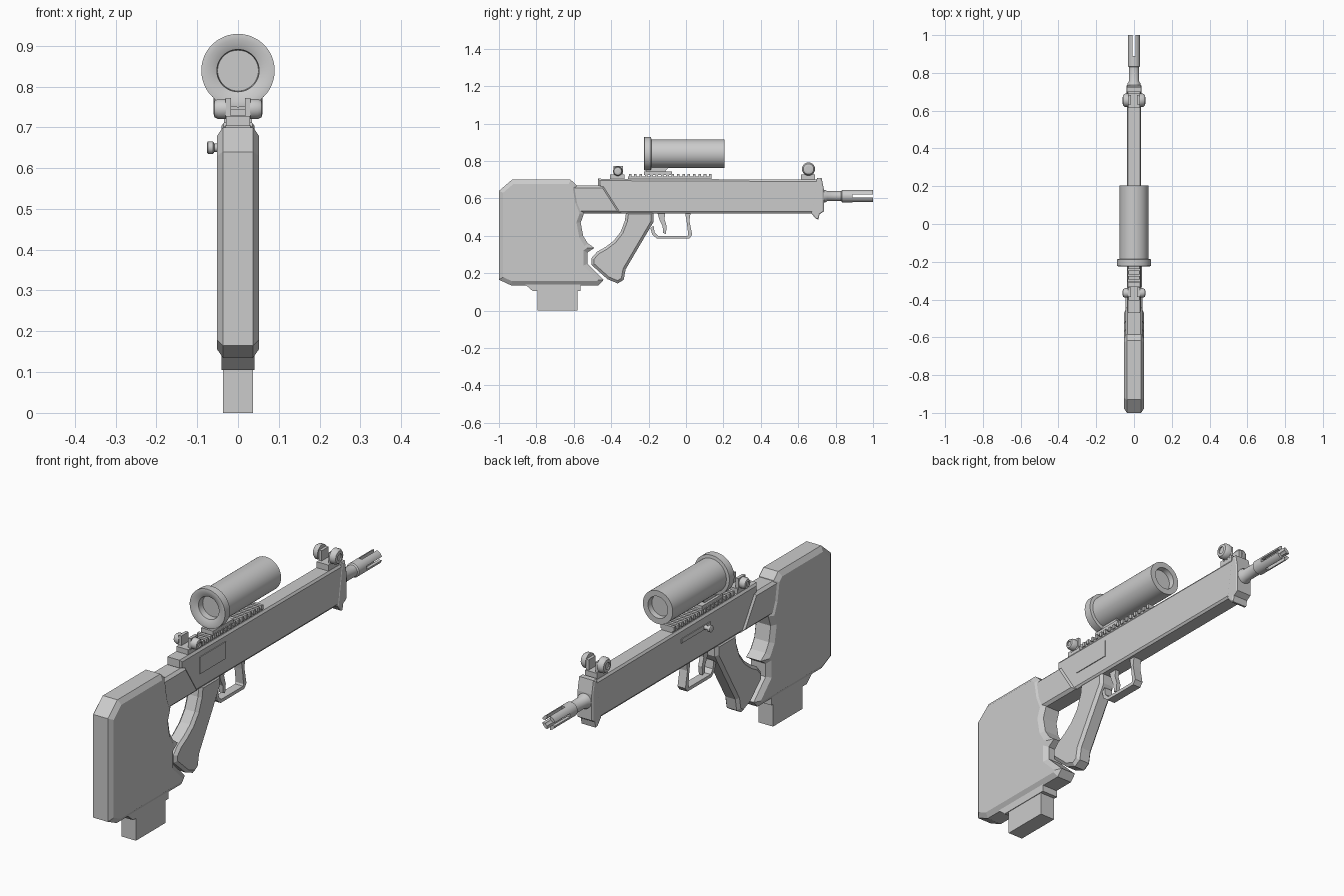
import bpy, bmesh, math
from mathutils import Vector

default = bpy.data.objects.get("Cube")
if default:
    bpy.data.objects.remove(default)

grey = bpy.data.materials.new("plain_grey")
grey.use_nodes = True
grey.diffuse_color = (0.6, 0.6, 0.6, 1)
grey.node_tree.nodes["Principled BSDF"].inputs["Base Color"].default_value = (0.6, 0.6, 0.6, 1)


def finish(name, bm, smooth=False):
    bmesh.ops.recalc_face_normals(bm, faces=bm.faces)
    mesh = bpy.data.meshes.new(name)
    bm.to_mesh(mesh)
    bm.free()
    mesh.materials.append(grey)
    ob = bpy.data.objects.new(name, mesh)
    bpy.context.collection.objects.link(ob)
    if smooth:
        bpy.ops.object.select_all(action='DESELECT')
        ob.select_set(True)
        bpy.context.view_layer.objects.active = ob
        bpy.ops.object.shade_smooth_by_angle(angle=math.radians(35))
    return ob


def slab(name, outline, half, inset=0, depth=0, x=0):
    """Side outline (y, z) given thickness in x, with bevelled side faces."""
    bm = bmesh.new()
    h = half - depth
    face = bm.faces.new([bm.verts.new((x - h, y, z)) for y, z in outline])
    out = bmesh.ops.extrude_face_region(bm, geom=[face], use_keep_orig=True)
    bmesh.ops.translate(bm, vec=(2 * h, 0, 0),
                        verts=[g for g in out["geom"] if isinstance(g, bmesh.types.BMVert)])
    bmesh.ops.recalc_face_normals(bm, faces=bm.faces)
    if inset:
        caps = [f for f in bm.faces if abs(f.normal.x) > 0.9]
        bmesh.ops.inset_region(bm, faces=caps, thickness=inset, depth=depth,
                               use_even_offset=True)
    return finish(name, bm)


def box(name, y0, y1, z0, z1, half, x=0):
    return slab(name, [(y0, z0), (y1, z0), (y1, z1), (y0, z1)], half, x=x)


def lathe(name, profile, center, axis='Y', sides=32):
    """Spin a (radius, distance) profile around an axis through center."""
    bm = bmesh.new()
    rings = []
    for r, d in profile:
        ring = []
        for i in range(sides):
            a = math.tau * i / sides
            u, v = r * math.cos(a), r * math.sin(a)
            p = (u, d, v) if axis == 'Y' else (d, u, v)
            ring.append(bm.verts.new(Vector(center) + Vector(p)))
        rings.append(ring)
    for a, b in zip(rings, rings[1:]):
        for i in range(sides):
            j = (i + 1) % sides
            bm.faces.new((a[i], a[j], b[j], b[i]))
    bm.faces.new(rings[0])
    bm.faces.new(rings[-1])
    return finish(name, bm, True)


# Stock with the curved rear of the grip opening
slab("stock", [(-1, 0.165), (-1, 0.64), (-0.93, 0.70), (-0.617, 0.70), (-0.585, 0.67),
               (-0.57, 0.58), (-0.545, 0.52), (-0.563, 0.47), (-0.55, 0.4), (-0.525, 0.36),
               (-0.49, 0.335), (-0.527, 0.31), (-0.527, 0.25), (-0.44, 0.165),
               (-0.467, 0.135), (-0.935, 0.135)], 0.052, 0.022, 0.015)
slab("magazine_well", [(-0.86, 0.14), (-0.82, 0.105), (-0.563, 0.105), (-0.563, 0.14)], 0.04)
box("magazine", -0.795, -0.58, 0, 0.11, 0.037)

# Neck joining stock and receiver
slab("neck", [(-0.62, 0.52), (-0.62, 0.668), (-0.44, 0.668), (-0.345, 0.52)],
     0.046, 0.012, 0.012)

# Receiver and front block
slab("receiver", [(-0.47, 0.67), (-0.47, 0.705), (0.71, 0.70), (0.71, 0.52), (-0.37, 0.52)],
     0.038, 0.01, 0.007)
slab("front_block", [(0.67, 0.52), (0.695, 0.49), (0.708, 0.487), (0.714, 0.515), (0.737, 0.53),
                     (0.737, 0.65), (0.725, 0.71), (0.70, 0.71)], 0.040, 0.006, 0.004)
box("ejection_port", -0.335, -0.145, 0.592, 0.67, 0.003, x=0.0385)
box("charging_slot", -0.12, 0.09, 0.64, 0.66, 0.003, x=-0.0385)
lathe("charging_knob", [(0.010, 0.045), (0.010, 0.018), (0.015, 0.015), (0.015, 0.002), (0.012, 0)],
      (-0.076, -0.08, 0.65), 'X', 16)

# Pistol grip
slab("grip", [(-0.32, 0.53), (-0.327, 0.48), (-0.35, 0.42), (-0.385, 0.375), (-0.43, 0.34),
              (-0.475, 0.315), (-0.506, 0.28), (-0.506, 0.245), (-0.42, 0.168), (-0.365, 0.145),
              (-0.333, 0.165), (-0.323, 0.22), (-0.173, 0.475), (-0.173, 0.53)],
     0.037, 0.014, 0.012)

# Trigger and guard
slab("trigger", [(-0.155, 0.53), (-0.11, 0.53), (-0.115, 0.49), (-0.103, 0.45), (-0.108, 0.41),
                 (-0.122, 0.415), (-0.125, 0.45), (-0.14, 0.48)], 0.01)
slab("trigger_guard", [(-0.19, 0.44), (-0.18, 0.405), (-0.155, 0.385), (0.018, 0.385),
                       (0.033, 0.405), (0.018, 0.48), (0.025, 0.525), (-0.005, 0.525),
                       (0.003, 0.48), (0.012, 0.408), (0.008, 0.4), (-0.15, 0.4),
                       (-0.168, 0.418), (-0.173, 0.455)], 0.02)

# Accessory rail with teeth
box("rail_base", -0.31, 0.137, 0.69, 0.716, 0.028)
for i in range(16):
    y = -0.306 + i * 0.0286
    box("rail_tooth", y, y + 0.014, 0.71, 0.73, 0.034)

# Scope mount and scope
box("mount_clamp", -0.225, -0.075, 0.725, 0.745, 0.03)
slab("mount_post", [(-0.21, 0.74), (-0.115, 0.74), (-0.085, 0.775), (-0.21, 0.775)], 0.018)
lathe("scope", [(0.05, -0.185), (0.052, -0.213), (0.076, -0.225), (0.09, -0.223), (0.09, -0.187),
                (0.076, -0.185), (0.076, 0.205), (0.05, 0.205), (0.048, 0.18)],
      (0, 0, 0.839), sides=48)

# Folding sights: base, two uprights, round knobs
for name, y, z, r, top in (("rear", -0.365, 0.745, 0.025, 0.772),
                           ("front", 0.655, 0.757, 0.035, 0.775)):
    box(name + "_sight_base", y - 0.04, y + 0.035, 0.695, 0.728, 0.03)
    for s in (-1, 1):
        box(name + "_sight_upright", y - 0.022, y + 0.028, 0.72, top, 0.007, x=s * 0.024)
        lathe(name + "_sight_knob", [(r, s * 0.03), (r, s * 0.048), (r * 0.8, s * 0.058),
                                     (r * 0.45, s * 0.06), (r * 0.45, s * 0.055)],
              (0, y, z), 'X', 20)

# Barrel and slotted muzzle
lathe("barrel", [(0.034, 0.70), (0.034, 0.745), (0.027, 0.755), (0.027, 0.83), (0.033, 0.835),
                 (0.033, 0.89), (0.017, 0.89), (0.017, 0.86)], (0, 0, 0.612), sides=24)
for k in range(4):
    bm = bmesh.new()
    arc = [(0.033, 14 + 62 * i / 6) for i in range(7)]
    arc += [(0.019, 66 - 42 * i / 6) for i in range(7)]
    ring = []
    for r, deg in arc:
        a = math.radians(deg + 90 * k)
        ring.append(bm.verts.new((r * math.cos(a), 0.885, 0.612 + r * math.sin(a))))
    face = bm.faces.new(ring)
    out = bmesh.ops.extrude_face_region(bm, geom=[face], use_keep_orig=True)
    bmesh.ops.translate(bm, vec=(0, 0.115, 0),
                        verts=[g for g in out["geom"] if isinstance(g, bmesh.types.BMVert)])
    finish("muzzle_prong", bm, True)
